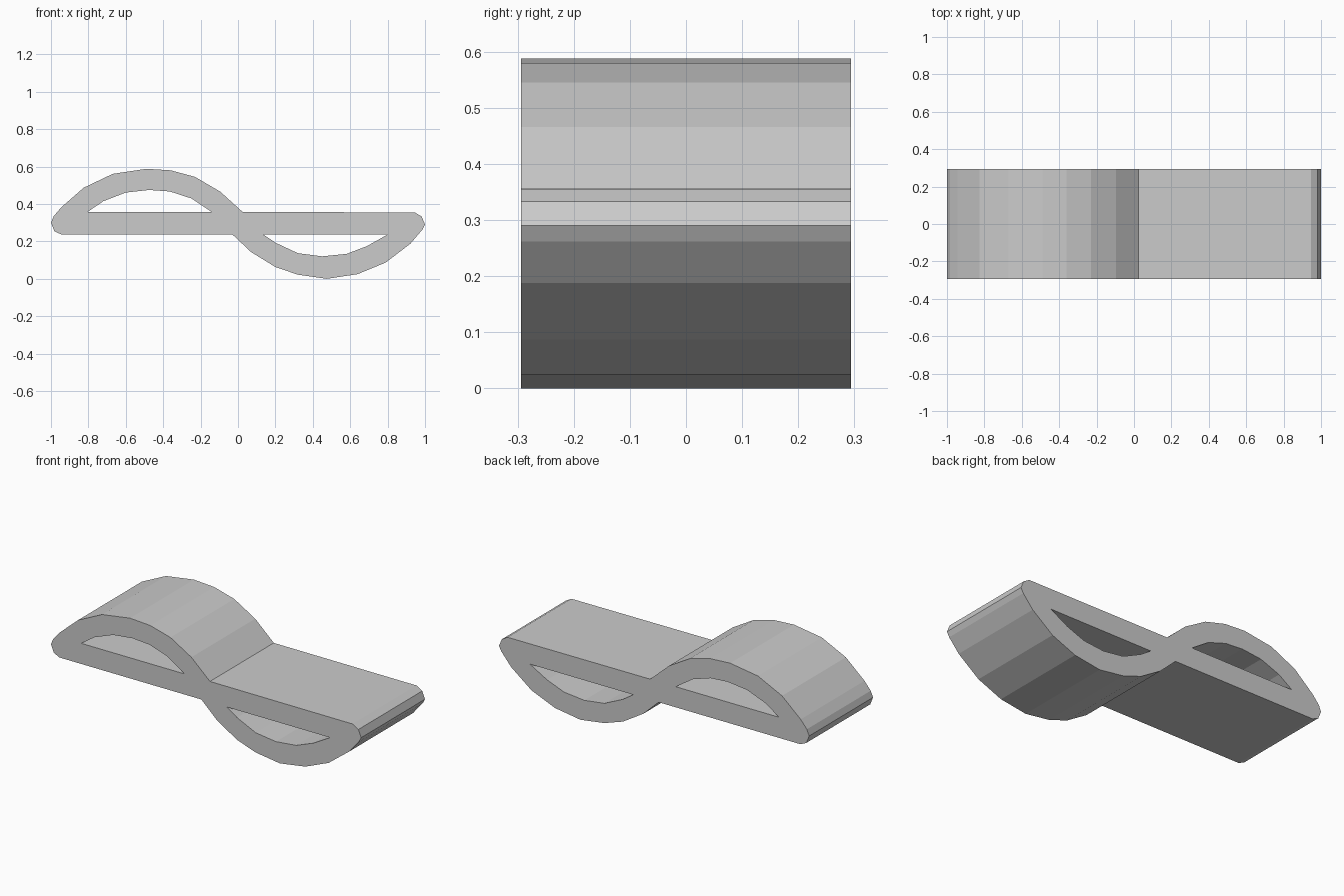
import bpy
import bmesh
import math

cube = bpy.data.objects.get("Cube")
if cube:
    bpy.data.objects.remove(cube, do_unlink=True)

HALF_DEPTH = 0.294

grey = bpy.data.materials.new("light grey")
grey.use_nodes = True
colour = (0.6, 0.6, 0.6, 1)
grey.diffuse_color = colour
grey.node_tree.nodes["Principled BSDF"].inputs["Base Color"].default_value = colour

# Upper arch, right bar end, lower arch, left bar end
outline = [
    (-1.0, 0.30), (-0.985, 0.335), (-0.945, 0.382), (-0.825, 0.487),
    (-0.67, 0.561), (-0.49, 0.588), (-0.36, 0.58), (-0.23, 0.545),
    (-0.095, 0.466), (0.025, 0.357),
    (0.945, 0.355), (0.982, 0.333), (1.0, 0.29), (0.985, 0.262),
    (0.922, 0.188), (0.79, 0.087), (0.64, 0.025), (0.475, 0.0),
    (0.32, 0.022), (0.20, 0.063), (0.07, 0.143), (-0.03, 0.237),
    (-0.945, 0.237), (-0.982, 0.255),
]
# Openings between the flat bar and each arch
upper_opening = [
    (-0.805, 0.357), (-0.72, 0.415), (-0.60, 0.461), (-0.475, 0.475),
    (-0.365, 0.467), (-0.25, 0.43), (-0.14, 0.357),
]
lower_opening = [
    (0.135, 0.237), (0.20, 0.193), (0.32, 0.137), (0.45, 0.12),
    (0.58, 0.133), (0.69, 0.175), (0.80, 0.237),
]


def extruded_profile(name, loops):
    """Fill nested loops in the xz plane and extrude them along y."""
    curve = bpy.data.curves.new(name, "CURVE")
    curve.dimensions = "2D"
    curve.fill_mode = "BOTH"
    curve.extrude = HALF_DEPTH
    for loop in loops:
        spline = curve.splines.new("POLY")
        spline.points.add(len(loop) - 1)
        for point, (x, z) in zip(spline.points, loop):
            point.co = (x, z, 0, 1)
        spline.use_cyclic_u = True
    obj = bpy.data.objects.new(name, curve)
    bpy.context.collection.objects.link(obj)
    obj.rotation_euler.x = math.pi / 2
    bpy.ops.object.select_all(action="DESELECT")
    obj.select_set(True)
    bpy.context.view_layer.objects.active = obj
    bpy.ops.object.convert(target="MESH")
    bpy.ops.object.transform_apply(location=False, rotation=True, scale=False)
    return obj


body = extruded_profile("double_arch_body", [outline, upper_opening, lower_opening])

# Weld the caps to the walls and keep every facet flat
bm = bmesh.new()
bm.from_mesh(body.data)
bmesh.ops.remove_doubles(bm, verts=bm.verts, dist=0.0001)
bmesh.ops.recalc_face_normals(bm, faces=bm.faces)
for face in bm.faces:
    face.smooth = False
    face.material_index = 0
bm.to_mesh(body.data)
bm.free()
body.data.materials.clear()
body.data.materials.append(grey)
